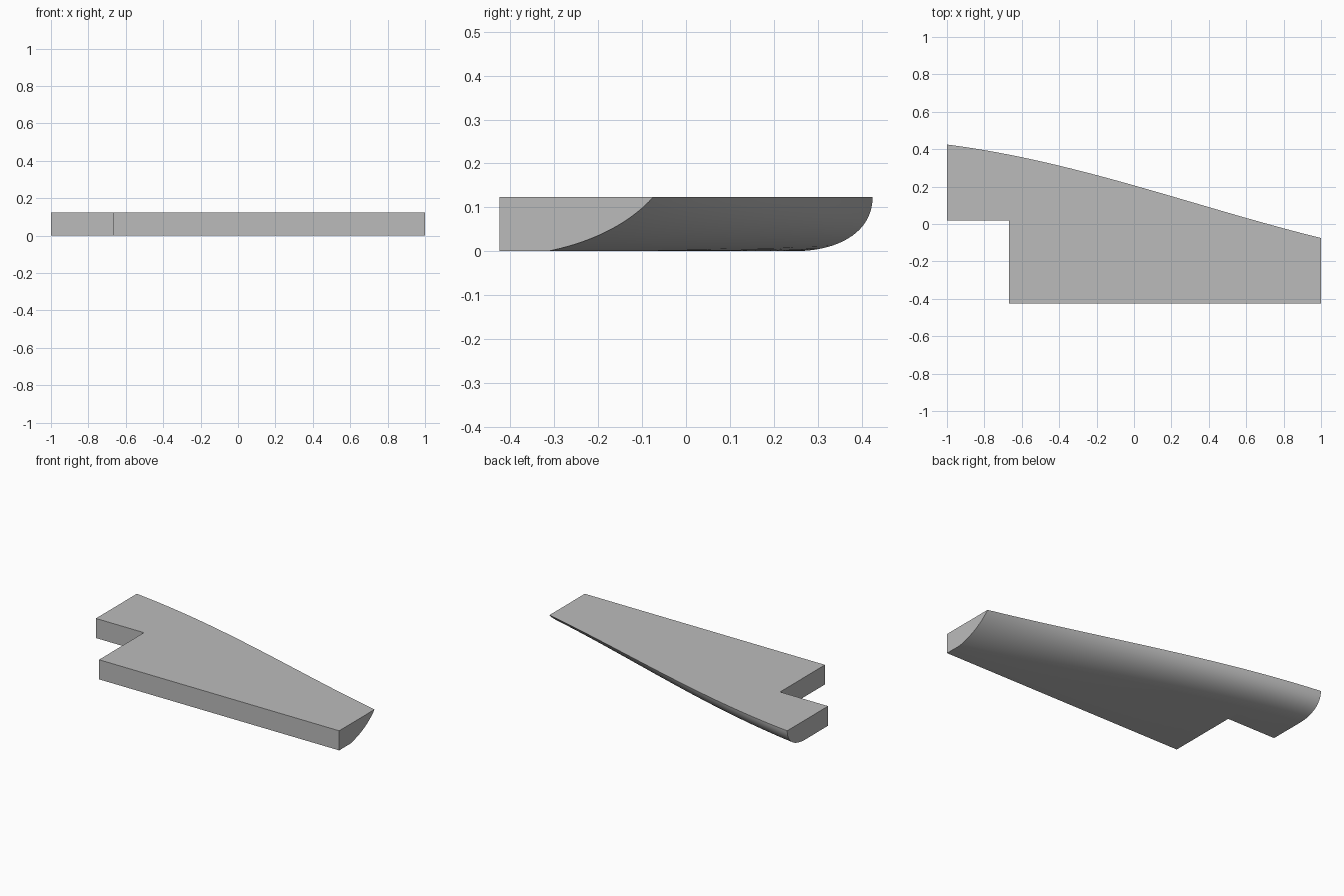
import bpy, bmesh, math
from mathutils import Vector
from mathutils.geometry import interpolate_bezier

if "Cube" in bpy.data.objects:
    bpy.data.objects.remove(bpy.data.objects["Cube"])

HEIGHT, FRONT = 0.123, -0.425
STATIONS, CURVE_STEPS = 32, 20

grey = bpy.data.materials.new("plain_grey")
grey.use_nodes = True
grey.diffuse_color = (0.5, 0.5, 0.5, 1)
grey.node_tree.nodes["Principled BSDF"].inputs["Base Color"].default_value = (0.5, 0.5, 0.5, 1)

# Rounded edge at each end, as Bezier handles (offset from the top edge, height)
WIDE_END = [(-0.18, 0), (-0.075, 0), (0, 0.045), (0, HEIGHT)]
NARROW_END = [(-0.24, 0), (-0.14, 0.02), (-0.055, 0.062), (0, HEIGHT)]

# Plan outline of the curved back edge
outline = interpolate_bezier(Vector((-1, 0.425, 0)), Vector((-0.3, 0.335, 0)),
                             Vector((0.33, 0.09, 0)), Vector((1, -0.075, 0)), STATIONS)


def section(p):
    """Closed cross-section of the slab at one station."""
    t = (p.x + 1) / 2
    handles = [Vector((p.x, p.y + a[0] * (1 - t) + b[0] * t, a[1] * (1 - t) + b[1] * t))
               for a, b in zip(WIDE_END, NARROW_END)]
    return ([Vector((p.x, FRONT, HEIGHT)), Vector((p.x, FRONT, 0))]
            + list(interpolate_bezier(*handles, CURVE_STEPS)))


# Slab lofted through the cross-sections
bm = bmesh.new()
rings = [[bm.verts.new(v) for v in section(p)] for p in outline]
for r, s in zip(rings, rings[1:]):
    for i in range(len(r)):
        j = (i + 1) % len(r)
        bm.faces.new((r[i], r[j], s[j], s[i]))
bm.faces.new(rings[0])
bm.faces.new(rings[-1])
bmesh.ops.recalc_face_normals(bm, faces=bm.faces)
mesh = bpy.data.meshes.new("curved_slab")
bm.to_mesh(mesh)
bm.free()
slab = bpy.data.objects.new("curved_slab", mesh)
bpy.context.collection.objects.link(slab)
mesh.materials.append(grey)

# Square notch in the front corner
bpy.ops.mesh.primitive_cube_add(size=1, location=(-0.967, -0.28, 0.06))
cutter = bpy.context.object
cutter.name = "notch_cutter"
cutter.scale = (0.6, 0.6, 0.5)
cutter.data.materials.append(grey)
cutter.hide_render = True
cutter.hide_set(True)
notch = slab.modifiers.new("notch", "BOOLEAN")
notch.operation = "DIFFERENCE"
notch.solver = "EXACT"
notch.object = cutter

# Apply the cut, then shade the rounded edge smooth
bpy.ops.object.select_all(action="DESELECT")
bpy.context.view_layer.objects.active = slab
slab.select_set(True)
bpy.ops.object.modifier_apply(modifier=notch.name)
bpy.data.objects.remove(cutter)
bpy.ops.object.shade_smooth_by_angle(angle=math.radians(30))
